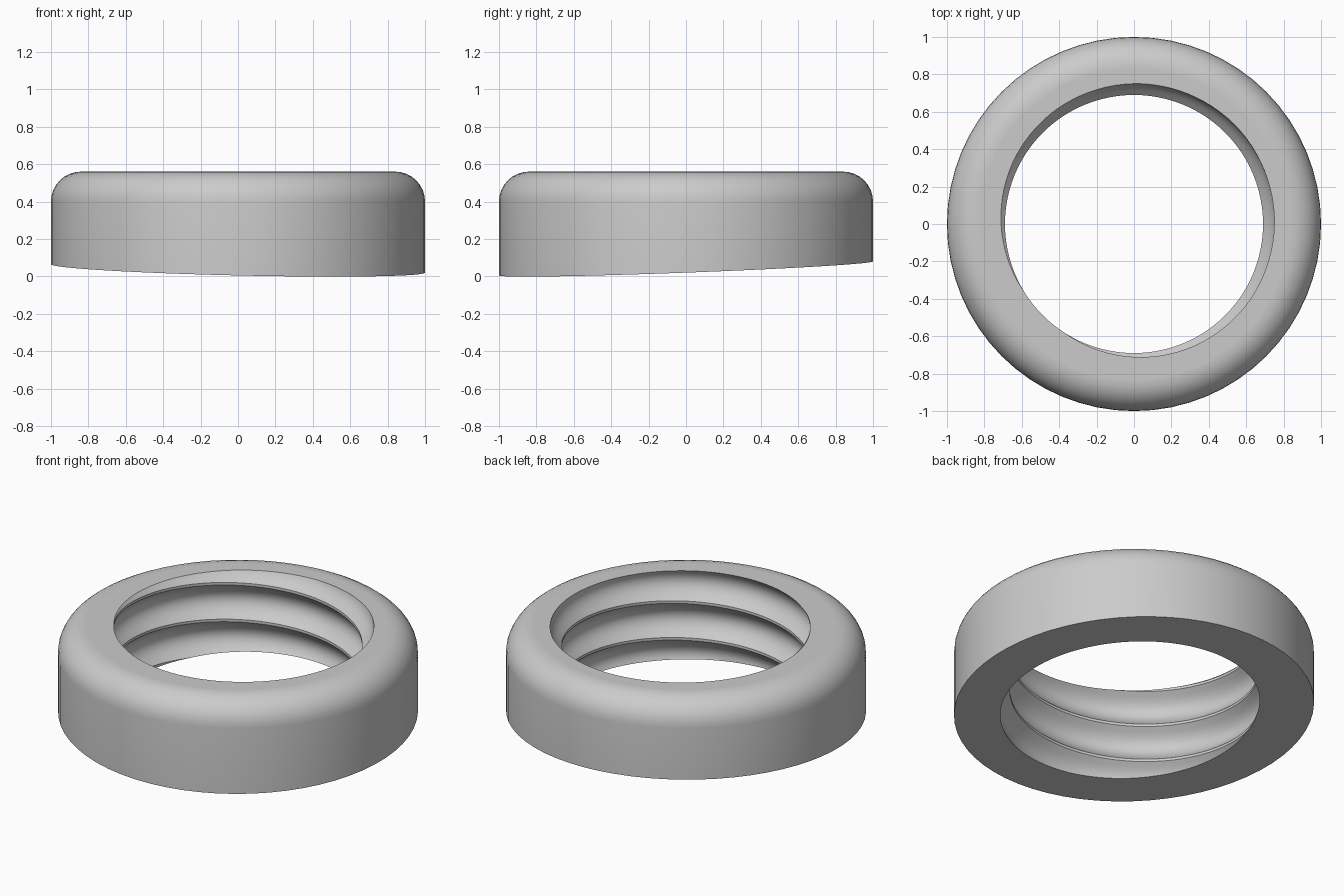
import bpy, bmesh, math
from mathutils import Vector

if "Cube" in bpy.data.objects:
    bpy.data.objects.remove(bpy.data.objects["Cube"], do_unlink=True)

TOP = 0.56
SEGS = 64
PITCH = 0.225
MINOR = 0.69                      # radius at the thread crest
# thread groove over half a pitch: (phase, depth)
HALF = [(0.035, 0), (0.13, 0.022), (0.2, 0.037), (0.28, 0.05), (0.38, 0.061), (0.5, 0.066)]
GROOVE = HALF + [(1 - p, d) for p, d in reversed(HALF[:-1])]


def make_object(name, bm):
    bmesh.ops.recalc_face_normals(bm, faces=bm.faces)
    mesh = bpy.data.meshes.new(name)
    bm.to_mesh(mesh)
    bm.free()
    obj = bpy.data.objects.new(name, mesh)
    bpy.context.collection.objects.link(obj)
    return obj


def trim(bm, point, normal):
    """Cut away everything on the normal's side and cap the opening."""
    geom = bm.verts[:] + bm.edges[:] + bm.faces[:]
    bmesh.ops.bisect_plane(bm, geom=geom, dist=1e-6, plane_co=point,
                           plane_no=normal, clear_outer=True)
    bmesh.ops.holes_fill(bm, edges=[e for e in bm.edges if e.is_boundary], sides=0)


def ring_body():
    """Solid disc with a rounded upper shoulder and a slanted base."""
    fillet = 0.16
    profile = [(1, -0.2)]
    for i in range(9):
        a = math.radians(90) * i / 8
        profile.append((1 - fillet + fillet * math.cos(a), TOP - fillet + fillet * math.sin(a)))
    profile.append((0.83, TOP))
    bm = bmesh.new()
    rows = [[bm.verts.new((r * math.cos(t), r * math.sin(t), z))
             for t in (2 * math.pi * i / SEGS for i in range(SEGS))] for r, z in profile]
    for low, high in zip(rows, rows[1:]):
        for i in range(SEGS):
            j = (i + 1) % SEGS
            bm.faces.new((low[i], low[j], high[j], high[i]))
    bm.faces.new(rows[-1])
    trim(bm, Vector((0, 0, 0.0425)), Vector((-0.0225, 0.0375, -1)).normalized())
    return make_object("threaded_ring", bm)


def thread_core():
    """Right-handed helical plug that carves the internal thread."""
    n, k = 96, len(GROOVE)
    periods = range(-5, 4)
    bm = bmesh.new()
    cols = []
    for i in range(n):
        t = 2 * math.pi * i / n
        base = TOP + PITCH * (t / (2 * math.pi) - 225 / 360)
        cols.append([bm.verts.new(((MINOR + d) * math.cos(t), (MINOR + d) * math.sin(t),
                                   base + PITCH * (m + p))) for m in periods for p, d in GROOVE])
    for i in range(n):
        # the last column joins the first one a full pitch higher
        nxt = cols[i + 1] if i < n - 1 else cols[0][k:]
        for a in range(len(nxt) - 1):
            bm.faces.new((cols[i][a], nxt[a], nxt[a + 1], cols[i][a + 1]))
    trim(bm, Vector((0, 0, TOP + 0.1)), Vector((0, 0, 1)))
    trim(bm, Vector((0, 0, -0.15)), Vector((0, 0, -1)))
    loose = [v for v in bm.verts if not v.link_faces]
    bmesh.ops.delete(bm, geom=loose, context='VERTS')
    return make_object("thread_cutter", bm)


ring = ring_body()
core = thread_core()
core.hide_render = True

# carve the threaded opening
cut = ring.modifiers.new("thread", 'BOOLEAN')
cut.operation = 'DIFFERENCE'
cut.solver = 'EXACT'
cut.object = core
bpy.ops.object.select_all(action='DESELECT')
ring.select_set(True)
bpy.context.view_layer.objects.active = ring
bpy.ops.object.modifier_apply(modifier=cut.name)
bpy.data.objects.remove(core, do_unlink=True)

# plain grey finish
grey = bpy.data.materials.new("plain_grey")
grey.use_nodes = True
colour = (0.6, 0.6, 0.6, 1)
grey.diffuse_color = colour
grey.node_tree.nodes["Principled BSDF"].inputs["Base Color"].default_value = colour
ring.data.materials.clear()
ring.data.materials.append(grey)

bpy.ops.object.shade_smooth_by_angle(angle=math.radians(30))
